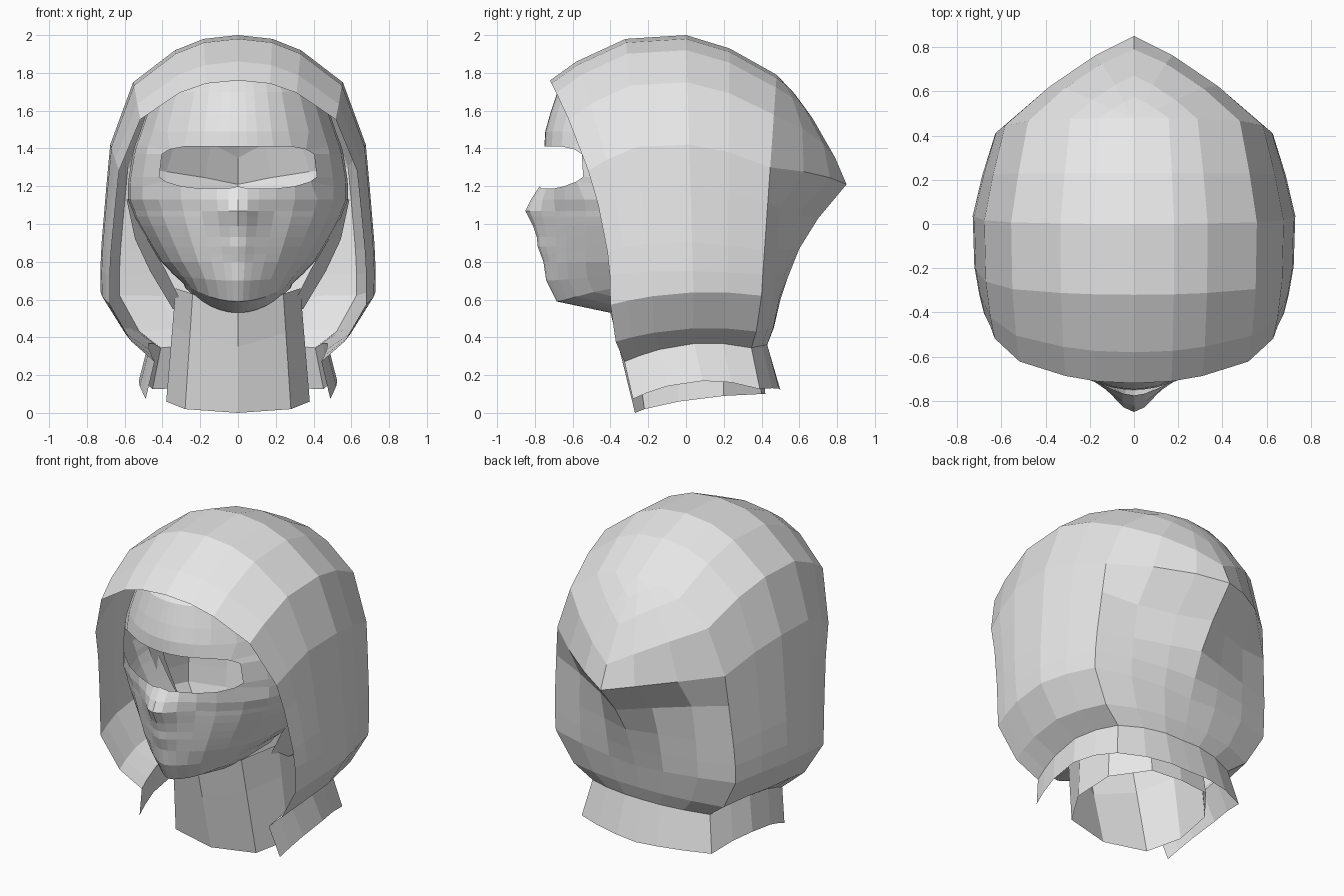
import bpy, bmesh
from math import sin, cos, radians
from mathutils import Vector

if "Cube" in bpy.data.objects:
    bpy.data.objects.remove(bpy.data.objects["Cube"])

grey = bpy.data.materials.new("light grey")
grey.use_nodes = True
grey.diffuse_color = (0.8, 0.8, 0.8, 1)
grey.node_tree.nodes["Principled BSDF"].inputs["Base Color"].default_value = (0.8, 0.8, 0.8, 1)


def half_shell(name, grids, skip=lambda i, j: False):
    """Loft grids of points on the +x side into flat faces, then mirror them."""
    bm = bmesh.new()
    for rows in grids:
        grid = [[bm.verts.new(p) for p in row] for row in rows]
        for i in range(len(grid) - 1):
            for j in range(len(grid[i]) - 1):
                if not skip(i, j):
                    bm.faces.new((grid[i][j], grid[i][j + 1], grid[i + 1][j + 1], grid[i + 1][j]))
    bmesh.ops.remove_doubles(bm, verts=bm.verts, dist=0.0005)
    loose = [v for v in bm.verts if not v.link_faces]
    bmesh.ops.delete(bm, geom=loose, context='VERTS')
    bmesh.ops.recalc_face_normals(bm, faces=bm.faces)
    bm.normal_update()
    # point the faces away from the middle of the head
    middle = Vector((0, 0, 0.9))
    if sum(f.normal.dot(f.calc_center_median() - middle) * f.calc_area() for f in bm.faces) < 0:
        bmesh.ops.reverse_faces(bm, faces=bm.faces)
    mesh = bpy.data.meshes.new(name)
    bm.to_mesh(mesh)
    bm.free()
    mesh.materials.append(grey)
    ob = bpy.data.objects.new(name, mesh)
    bpy.context.collection.objects.link(ob)
    mirror = ob.modifiers.new("mirror", 'MIRROR')
    mirror.use_axis = (True, False, False)
    mirror.merge_threshold = 0.002


# Hood: one arch profile (x, z) swept from the face rim to the back of the crown
WIDE = 0.64
arch = [(.52, .17), (.47, .37), (.6, .45), (.72, WIDE), (.722, .75), (.715, .9),
        (.69, 1.2), (.67, 1.42), (.55, 1.75), (.33, 1.92), (.18, 1.98), (0, 2)]
# crown y, crown z, side y, width, curve of the arch
stations = [(-.72, 1.76, -.4, .94, 1.8), (-.58, 1.86, -.31, .97, 1.6),
            (-.32, 1.98, -.18, 1, 1), (0, 2, .04, 1.01, 1), (.23, 1.93, .22, .95, 1),
            (.48, 1.79, .4, .87, 1)]
# lower rows: y scale, y offset, droop
collar = [(.84, .055, .6), (.84, .01, .5), (.93, 0, .3), (1, 0, .25)]

hood = []
for crown_y, crown_z, side_y, width, curve in stations:
    row = []
    for j, (x, z) in enumerate(arch):
        if j < len(collar):
            scale, offset, droop = collar[j]
            y = side_y * scale + offset
            z -= droop * (y - .12) ** 2
        else:
            f = (z - WIDE) / (2 - WIDE)
            y = side_y + (crown_y - side_y) * f ** curve
            z = WIDE + (crown_z - WIDE) * f
        row.append(Vector((x * width, y, z)))
    hood.append(row)

# Hood back: spans from the last arch to the centre line, meeting in a point
# centre y, centre z, bulge
spine = [(.5, .12, .03), (.43, .36, .03), (.465, .45, .03), (.5, .6, .03), (.54, .72, .02),
         (.6, .87, 0), (.7, 1.03, -.03), (.85, 1.21, .04), (.79, 1.35, .04),
         (.67, 1.56, .02), (.575, 1.69, .005), (.48, 1.79, 0)]
back = []
for side, (y, z, bulge) in zip(hood[-1], spine):
    centre = Vector((0, y, z))
    back.append([side.lerp(centre, t) + Vector((0, bulge * 4 * t * (1 - t), bulge * t * (1 - t)))
                 for t in (0, .35, .7, 1)])
half_shell("hood", [hood, back])

# Face mask: elliptical rows with the nose, lips and chin pushed forward
# z, half width, depth, nose push
face_rows = [(1.84, .36, .44, 0), (1.7, .45, .58, 0), (1.58, .49, .62, 0), (1.49, .52, .645, 0),
             (1.41, .55, .65, 0), (1.37, .56, .65, 0), (1.25, .58, .64, 0), (1.2, .585, .635, .04),
             (1.13, .585, .63, .09), (1.07, .56, .62, .13), (1.04, .55, .62, .115),
             (.99, .525, .62, .09), (.93, .49, .62, .07), (.88, .46, .62, .065),
             (.84, .435, .62, .05), (.8, .41, .62, .035), (.7, .34, .61, .03),
             (.59, .29, .56, .025), (.53, .28, .3, 0)]
angles = [0, 5, 11, 20, 31, 46, 60, 78, 95]
nose = [1, .85, .45, .08]
HOLE_TOP, HOLE_BASE, HOLE_SIDE = 4, 7, 5

mask = []
for i, (z, width, depth, push) in enumerate(face_rows):
    row = []
    for j, a in enumerate(angles):
        corner = j == HOLE_SIDE and i in (HOLE_TOP, HOLE_BASE)
        s = sin(radians(a - 5 if corner else a))
        c = cos(radians(a - 5 if corner else a))
        lift = 0
        if i == HOLE_BASE:
            lift = .025 if corner else (-.012 if 0 < j < 4 else 0)
        elif i == HOLE_TOP and corner:
            lift = -.015
        elif z < .75:
            lift = (.75 - z) * .6 * s * s       # jaw rises towards the ears
        bump = push * nose[j] if j < len(nose) else 0
        row.append((width * s, -.1 - depth * c - bump, z + lift))
    mask.append(row)
half_shell("face_mask", [mask],
           lambda i, j: HOLE_TOP <= i < HOLE_BASE and j < HOLE_SIDE)

# Strip flaring out behind the jaw: inner x, outer x, z
flare = [(.28, .345, .55), (.38, .465, .75), (.48, .545, .92), (.575, .59, 1.13)]
half_shell("jaw_flare", [[[(inner, -.12, z), (outer, .05, z)] for inner, outer, z in flare]])

# Neck: open tube flaring forward under the chin
neck_base = [(0, -.27, 0), (.28, -.22, .02), (.38, -.04, .06), (.36, .2, .09),
             (.2, .4, .1), (0, .42, .1)]
neck_top = [(0, -.4, .53), (.24, -.31, .63), (.33, -.07, .66), (.32, .18, .62),
            (.18, .34, .56), (0, .37, .55)]
neck_mid = [Vector(a).lerp(Vector(b), .66) for a, b in zip(neck_base, neck_top)]
half_shell("neck", [[neck_base, neck_mid, neck_top]])
